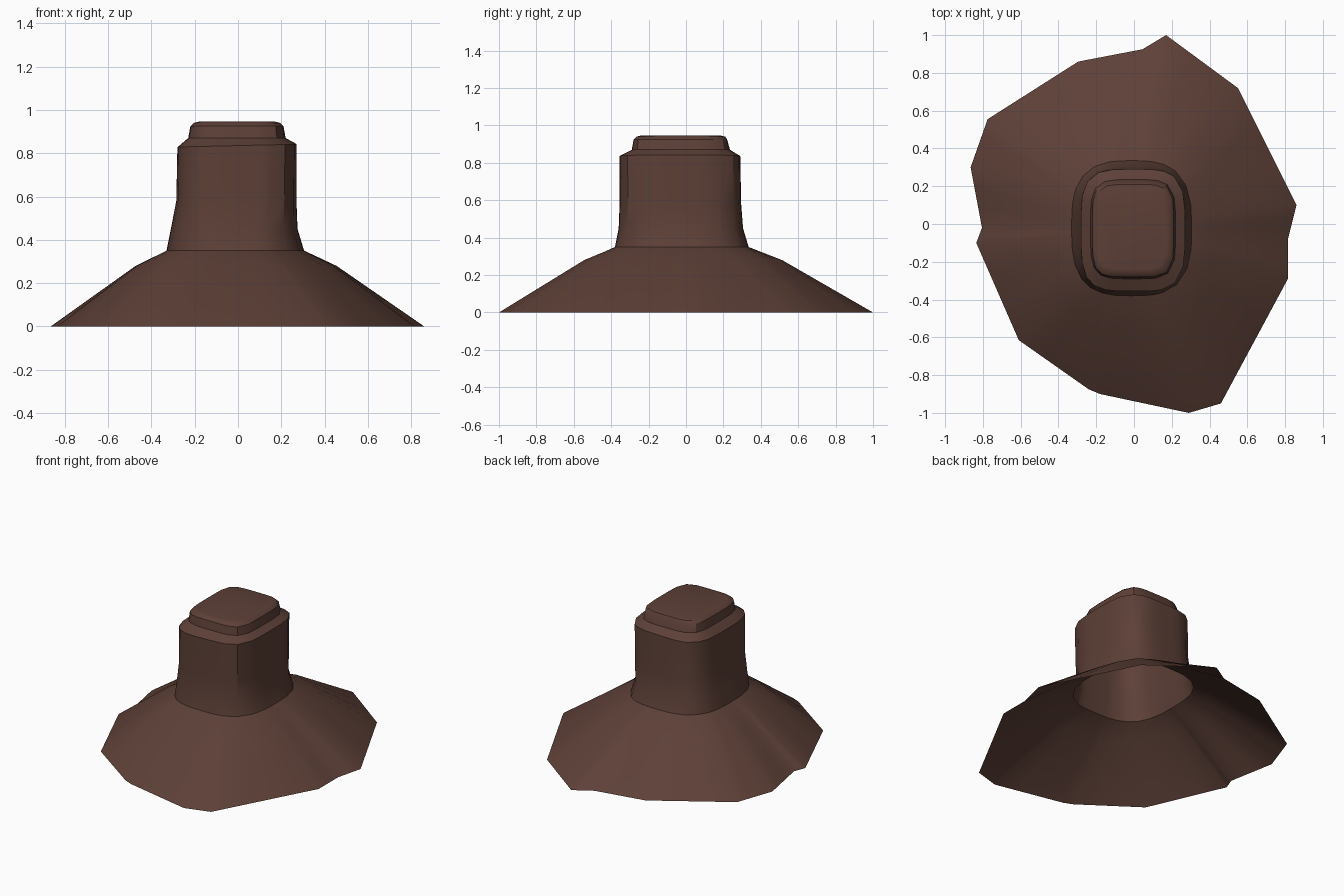
import bpy, bmesh, math

if "Cube" in bpy.data.objects:
    bpy.data.objects.remove(bpy.data.objects["Cube"])

earth = bpy.data.materials.new("dark_brown")
earth.diffuse_color = (0.109, 0.051, 0.038, 1)
earth.use_nodes = True
earth.node_tree.nodes["Principled BSDF"].inputs["Base Color"].default_value = earth.diffuse_color

# irregular ground outline, counter-clockwise from the right
OUTLINE = [(0.86, 0.10), (0.55, 0.72), (0.17, 1.0), (0.045, 0.925), (-0.295, 0.86),
           (-0.775, 0.555), (-0.865, 0.30), (-0.805, -0.02), (-0.835, -0.10),
           (-0.61, -0.615), (-0.24, -0.875), (-0.18, -0.90), (0.29, -1.0),
           (0.46, -0.95), (0.815, -0.29), (0.815, -0.08)]
SUB = 3
foot = []
for i, (x, y) in enumerate(OUTLINE):
    nx, ny = OUTLINE[(i + 1) % len(OUTLINE)]
    for k in range(SUB):
        t = k / SUB
        foot.append((x + (nx - x) * t, y + (ny - y) * t, 0.0))
ANGLES = [math.atan2(p[1], p[0]) for p in foot]


def ring(x0, x1, y0, y1, z, n, tilt=0.0):
    """Rounded-square ring through the given extents."""
    cx, cy, hx, hy = (x0 + x1) / 2, (y0 + y1) / 2, (x1 - x0) / 2, (y1 - y0) / 2
    pts = []
    for a in ANGLES:
        c, s = math.cos(a), math.sin(a)
        r = (abs(c / hx) ** n + abs(s / hy) ** n) ** (-1 / n)
        pts.append((cx + r * c, cy + r * s, z + tilt * c))
    return pts


def blend(a, b, t, z):
    return [(p[0] + (q[0] - p[0]) * t, p[1] + (q[1] - p[1]) * t, z) for p, q in zip(a, b)]


def loft(name, rings, cap=False):
    bm = bmesh.new()
    rows = [[bm.verts.new(p) for p in r] for r in rings]
    n = len(rows[0])
    for lo, hi in zip(rows, rows[1:]):
        for i in range(n):
            j = (i + 1) % n
            bm.faces.new((lo[i], lo[j], hi[j], hi[i]))
    if cap:
        bm.faces.new(rows[-1])
    me = bpy.data.meshes.new(name)
    bm.to_mesh(me)
    bm.free()
    me.materials.append(earth)
    ob = bpy.data.objects.new(name, me)
    bpy.context.collection.objects.link(ob)
    bpy.ops.object.select_all(action='DESELECT')
    ob.select_set(True)
    bpy.context.view_layer.objects.active = ob
    bpy.ops.object.shade_smooth_by_angle(angle=math.radians(32))
    return ob


# flared skirt, open underneath
neck = ring(-0.33, 0.305, -0.38, 0.335, 0.35, 3)
loft("flared_base", [foot, blend(foot, neck, 0.73, 0.28), neck])

# hollow column with a bevelled shoulder
shoulder = ring(-0.23, 0.22, -0.29, 0.235, 0.87, 4.5)
loft("column", [neck,
                ring(-0.31, 0.275, -0.36, 0.305, 0.45, 3.3),
                ring(-0.285, 0.27, -0.355, 0.295, 0.58, 3.7),
                ring(-0.28, 0.27, -0.355, 0.29, 0.835, 4, 0.008),
                shoulder])

# raised cap with softened rim
loft("top_cap", [shoulder,
                 ring(-0.22, 0.21, -0.28, 0.22, 0.925, 5),
                 ring(-0.205, 0.195, -0.265, 0.21, 0.94, 5),
                 ring(-0.18, 0.17, -0.24, 0.185, 0.946, 5)], cap=True)
